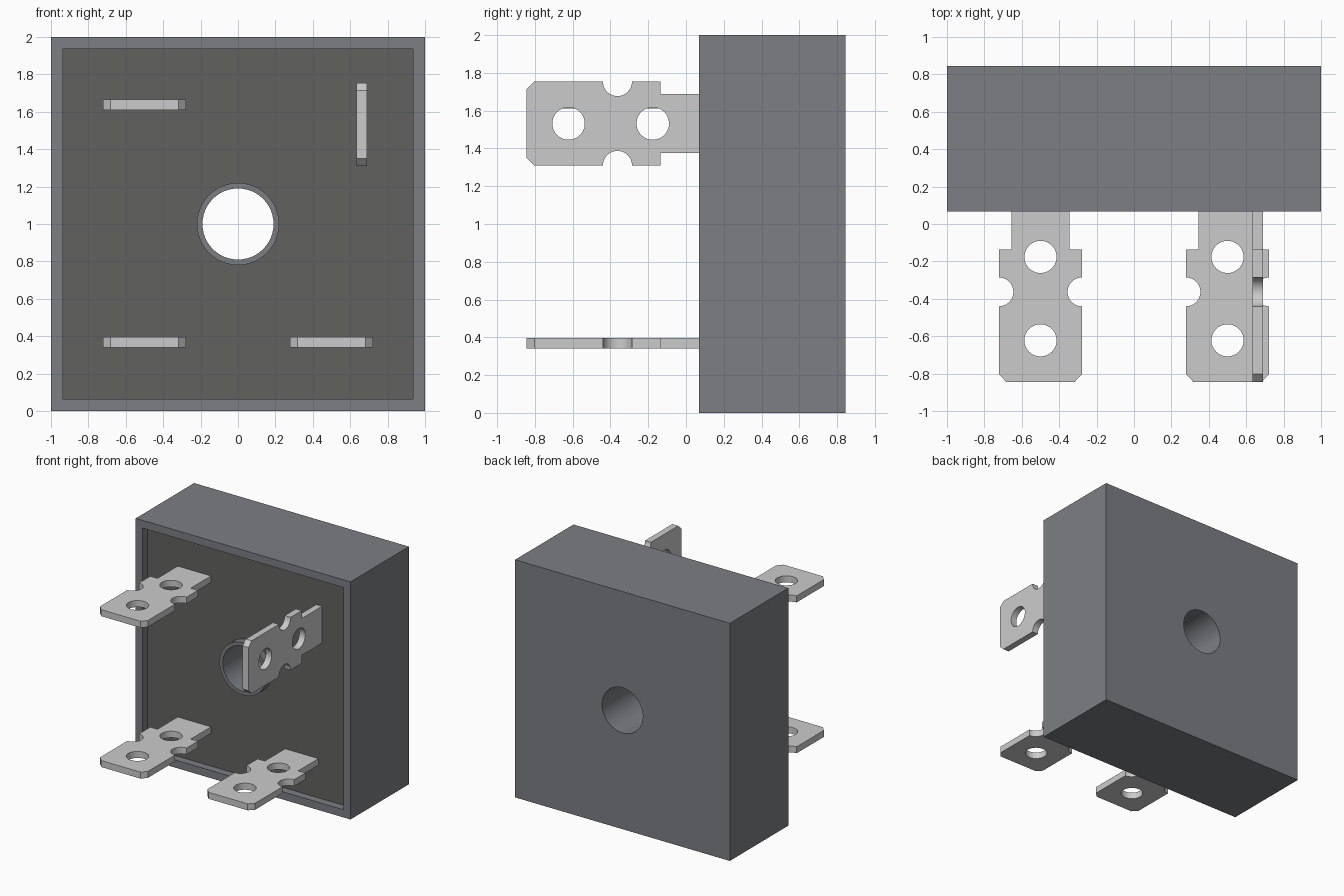
import bpy, bmesh
from math import pi, sin, cos, radians
from mathutils import Matrix

if "Cube" in bpy.data.objects:
    bpy.data.objects.remove(bpy.data.objects["Cube"])


def material(name, col):
    m = bpy.data.materials.new(name)
    m.diffuse_color = (*col, 1)
    m.use_nodes = True
    m.node_tree.nodes["Principled BSDF"].inputs["Base Color"].default_value = m.diffuse_color
    return m


def circle(cx, cy, r, n=48):
    return [(cx + r * cos(2 * pi * i / n), cy + r * sin(2 * pi * i / n)) for i in range(n)]


def rect(x0, x1, y0, y1):
    return [(x0, y0), (x1, y0), (x1, y1), (x0, y1)]


def plate(name, loops, thick, matrix, mat=None):
    """Fill an outline with holes, then extrude it along local z."""
    bm = bmesh.new()
    edges = []
    for loop in loops:
        vs = [bm.verts.new((x, y, 0)) for x, y in loop]
        edges += [bm.edges.new((vs[i - 1], vs[i])) for i in range(len(vs))]
    bmesh.ops.triangle_fill(bm, edges=edges, use_beauty=True, normal=(0, 0, 1))
    ext = bmesh.ops.extrude_face_region(bm, geom=bm.faces[:])
    top = [g for g in ext["geom"] if isinstance(g, bmesh.types.BMVert)]
    bmesh.ops.translate(bm, verts=top, vec=(0, 0, thick))
    bm.transform(matrix)
    bmesh.ops.recalc_face_normals(bm, faces=bm.faces[:])
    me = bpy.data.meshes.new(name)
    bm.to_mesh(me)
    bm.free()
    ob = bpy.data.objects.new(name, me)
    bpy.context.collection.objects.link(ob)
    if mat:
        me.materials.append(mat)
    return ob


def activate(ob):
    bpy.ops.object.select_all(action='DESELECT')
    ob.select_set(True)
    bpy.context.view_layer.objects.active = ob


def facing_front(y_back):
    return Matrix.Translation((0, y_back, 0)) @ Matrix.Rotation(pi / 2, 4, 'X')


case_mat = material("case_grey", (0.20, 0.21, 0.225))
fill_mat = material("potting_dark", (0.12, 0.12, 0.118))
metal_mat = material("metal", (0.59, 0.585, 0.56))

FRONT, FLOOR, BACK = 0.068, 0.133, 0.845
parts = []

# Case: block with a through bore and a front recess around a central boss
case = plate("case", [rect(-1, 1, 0, 2), circle(0, 1, 0.19)], BACK - FRONT,
             facing_front(BACK), case_mat)
pocket = [rect(-0.935, 0.935, 0.065, 1.935), circle(0, 1, 0.22)]
cutter = plate("recess_cutter", pocket, 0.3, facing_front(0.2), case_mat)
cutter.hide_render = True
mod = case.modifiers.new("recess", 'BOOLEAN')
mod.operation, mod.solver, mod.object = 'DIFFERENCE', 'EXACT', cutter
activate(case)
bpy.ops.object.modifier_apply(modifier=mod.name)
bpy.data.objects.remove(cutter)
parts.append(case)

# Potting fill inside the recess
parts.append(plate("potting_fill", pocket, 0.2 - FLOOR, facing_front(0.2), fill_mat))

# Terminal outline: right half from tip to root, then mirrored
NOTCH_Y, NOTCH_R, HALF = -0.363, 0.077, 0.222
half = [(HALF - 0.04, -0.845), (HALF, -0.803)]
half += [(HALF - NOTCH_R * sin(a), NOTCH_Y - NOTCH_R * cos(a))
         for a in (pi * i / 20 for i in range(21))]
half += [(HALF, -0.136), (0.155, -0.136), (0.155, 0.17)]
outline = half + [(-x, y) for x, y in reversed(half)]
tab_loops = [outline, circle(0, -0.176, 0.086, 40), circle(0, -0.622, 0.086, 40)]

# Three flat terminals and one turned upright
THICK = 0.055
for name, x, z, turn in (("terminal_upper_left", -0.5, 1.638, 0),
                         ("terminal_lower_left", -0.5, 0.368, 0),
                         ("terminal_lower_right", 0.5, 0.368, 0),
                         ("terminal_upright", 0.662, 1.532, 90)):
    m = (Matrix.Translation((x, 0, z)) @ Matrix.Rotation(radians(turn), 4, 'Y')
         @ Matrix.Translation((0, 0, -THICK / 2)))
    parts.append(plate(name, tab_loops, THICK, m, metal_mat))

# Smooth bores and notches, sharp edges kept
for ob in parts:
    activate(ob)
    bpy.ops.object.shade_smooth_by_angle(angle=radians(30))
